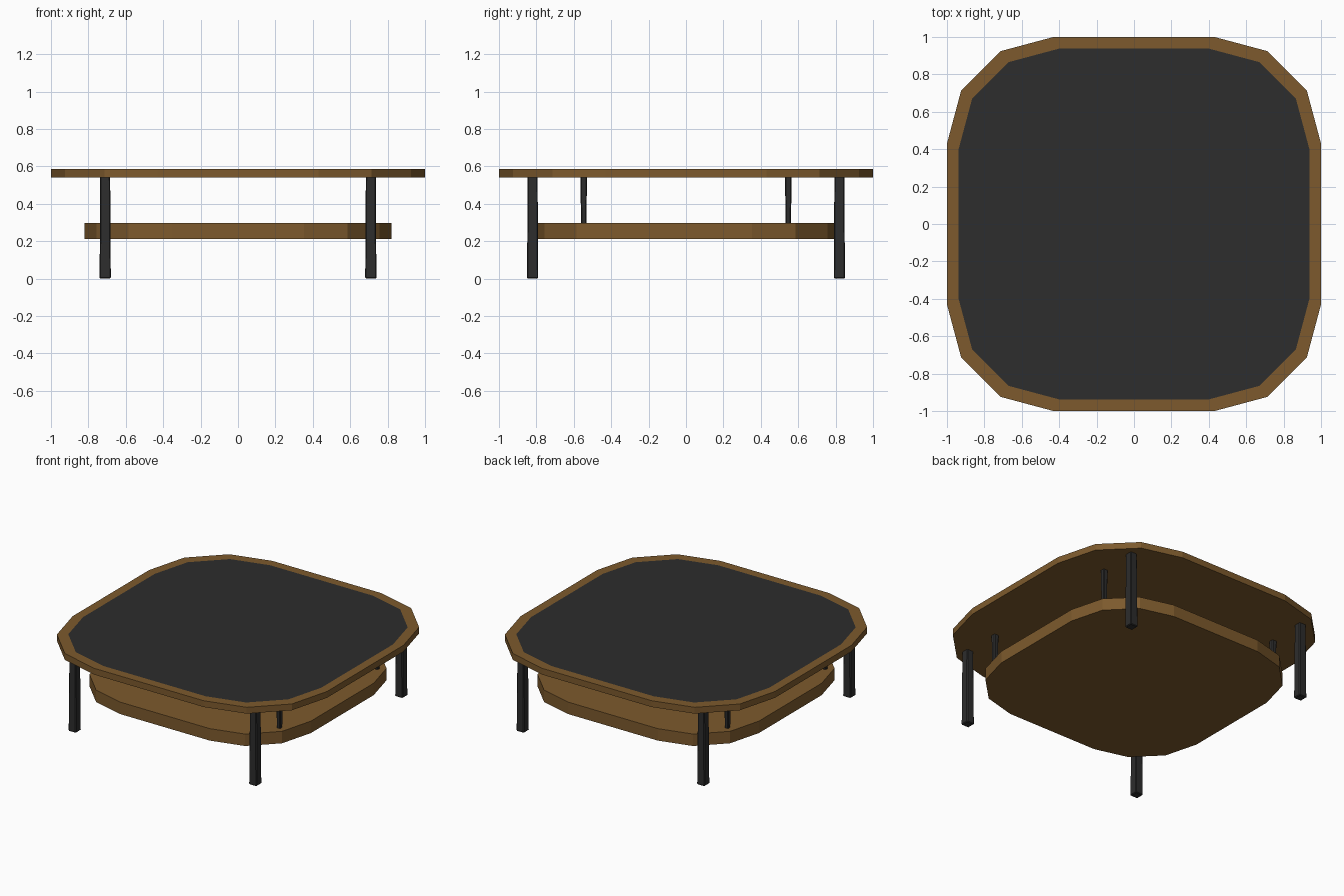
import bpy, bmesh, math

if "Cube" in bpy.data.objects:
    bpy.data.objects.remove(bpy.data.objects["Cube"])


def material(name, rgb):
    m = bpy.data.materials.new(name)
    m.diffuse_color = (*rgb, 1)
    m.use_nodes = True
    m.node_tree.nodes["Principled BSDF"].inputs["Base Color"].default_value = m.diffuse_color
    return m


wood = material("brown wood", (0.205, 0.102, 0.026))
dark = material("dark grey", (0.026, 0.026, 0.026))


def outline(size):
    """Square with rounded corners, three segments per corner."""
    pts = []
    for q in range(4):
        a0 = q * math.pi / 2
        cx = 0.43 * (1 if q in (0, 3) else -1)
        cy = 0.43 * (1 if q in (0, 1) else -1)
        for i in range(4):
            a = a0 + i * math.pi / 6
            pts.append((size * (cx + 0.57 * math.cos(a)),
                        size * (cy + 0.57 * math.sin(a))))
    return pts


def add_object(name, bm, mats):
    bmesh.ops.recalc_face_normals(bm, faces=bm.faces)
    mesh = bpy.data.meshes.new(name)
    bm.to_mesh(mesh)
    bm.free()
    for m in mats:
        mesh.materials.append(m)
    ob = bpy.data.objects.new(name, mesh)
    bpy.context.collection.objects.link(ob)
    return ob


def slab(name, size, z0, z1, inset=None):
    bm = bmesh.new()
    rings = [[bm.verts.new((x, y, z)) for x, y in outline(s)]
             for s, z in [(size, z0), (size, z1)] + ([(inset, z1)] if inset else [])]
    for lo, hi in zip(rings, rings[1:]):
        for i in range(len(lo)):
            j = (i + 1) % len(lo)
            bm.faces.new((lo[i], lo[j], hi[j], hi[i]))
    bm.faces.new(rings[0][::-1])
    top = bm.faces.new(rings[-1])
    top.material_index = 1 if inset else 0
    add_object(name, bm, [wood, dark] if inset else [wood])


def post(name, x, y, z0, z1, w0, w1):
    """Tapered square bar with slightly chamfered edges."""
    bm = bmesh.new()
    bmesh.ops.create_cube(bm, size=1)
    for v in bm.verts:
        w = w1 if v.co.z > 0 else w0
        v.co = (x + v.co.x * w, y + v.co.y * w, z1 if v.co.z > 0 else z0)
    bmesh.ops.bevel(bm, geom=bm.edges[:], offset=0.005, segments=1, affect='EDGES')
    add_object(name, bm, [dark])


# Tabletop with dark inlay, and lower shelf
slab("tabletop", 1.0, 0.54, 0.585, 0.937)
slab("lower_shelf", 0.82, 0.212, 0.297)

# Four long legs and four short posts between shelf and tabletop
for sx, side in ((-1, "left"), (1, "right")):
    for sy, end in ((-1, "front"), (1, "back")):
        post(f"{end}_{side}_leg", sx * 0.71, sy * 0.82, 0.0, 0.545, 0.06, 0.053)
        post(f"{end}_{side}_shelf_post", sx * 0.71, sy * 0.547, 0.292, 0.545, 0.028, 0.036)
